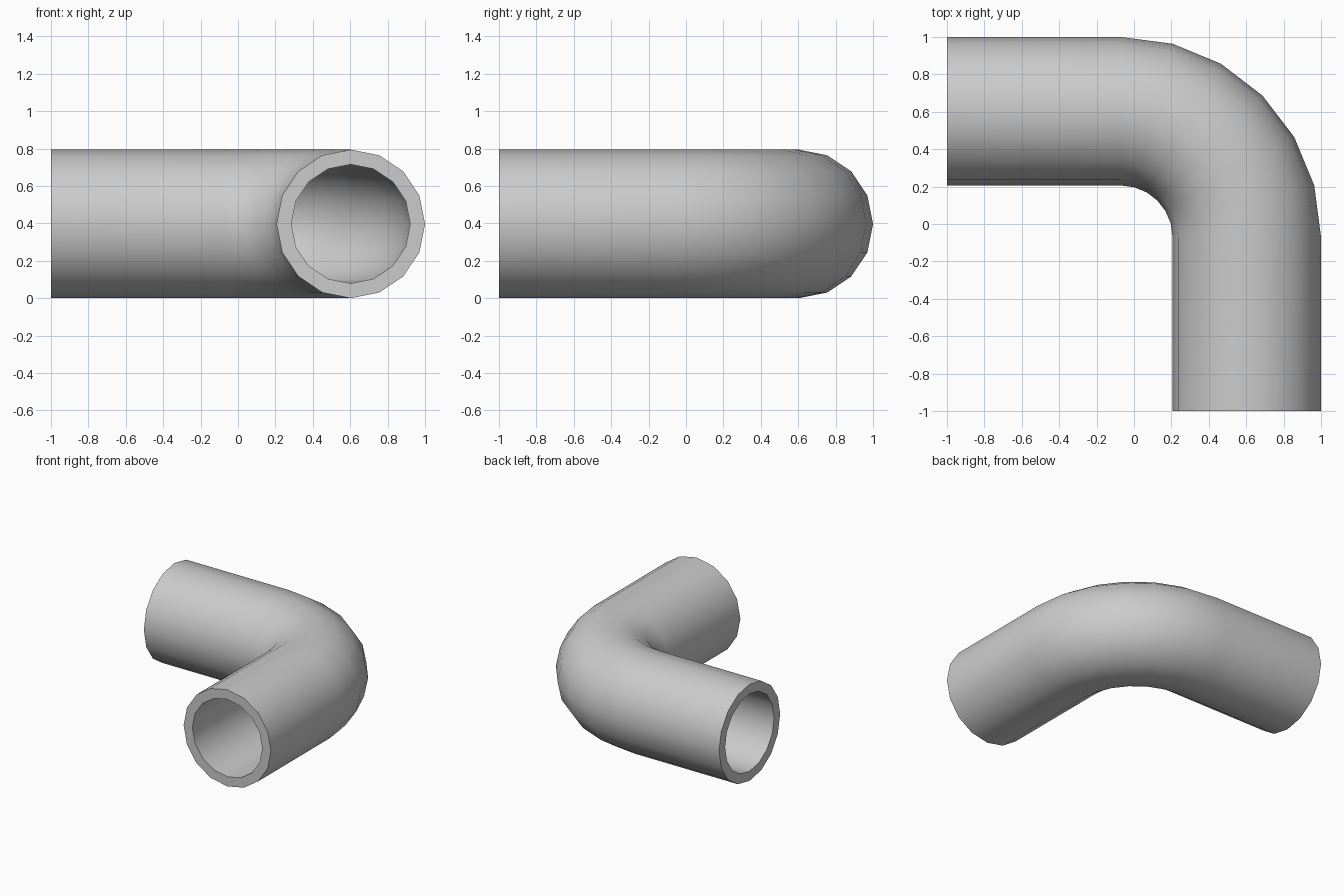
import bpy, bmesh, math

if "Cube" in bpy.data.objects:
    bpy.data.objects.remove(bpy.data.objects["Cube"])

SIDES = 16
OUTER, INNER = 0.397, 0.318   # pipe radii
AXIS = 1.0 - OUTER            # distance of both straight legs from the centre
PIVOT = -0.07                 # bend centre in x and y
BEND = AXIS - PIVOT           # bend radius of the centre line
STEPS = 6

# Centre line stations: position and angle of the outward direction
stations = [(-1.0, AXIS, math.pi / 2)]
for i in range(STEPS + 1):
    a = math.pi / 2 * (1 - i / STEPS)
    stations.append((PIVOT + BEND * math.cos(a), PIVOT + BEND * math.sin(a), a))
stations.append((AXIS, -1.0, 0.0))

bm = bmesh.new()


def ring(x, y, a, r):
    """Cross-section circle at one station."""
    verts = []
    for k in range(SIDES):
        t = 2 * math.pi * k / SIDES
        d = r * math.cos(t)
        verts.append(bm.verts.new((x + d * math.cos(a), y + d * math.sin(a),
                                   OUTER + r * math.sin(t))))
    return verts


# Outer wall forwards, bore backwards, closed into a loop by the two rims
rings = [ring(*s, OUTER) for s in stations]
rings += [ring(*s, INNER) for s in reversed(stations)]
for r0, r1 in zip(rings, rings[1:] + rings[:1]):
    for k in range(SIDES):
        n = (k + 1) % SIDES
        bm.faces.new((r0[k], r0[n], r1[n], r1[k]))
bmesh.ops.recalc_face_normals(bm, faces=bm.faces)

mesh = bpy.data.meshes.new("elbow_pipe")
bm.to_mesh(mesh)
bm.free()
pipe = bpy.data.objects.new("elbow_pipe", mesh)
bpy.context.collection.objects.link(pipe)

grey = bpy.data.materials.new("light_grey")
grey.diffuse_color = (0.6, 0.6, 0.6, 1)
grey.use_nodes = True
grey.node_tree.nodes["Principled BSDF"].inputs["Base Color"].default_value = grey.diffuse_color
mesh.materials.append(grey)

# Smooth walls with crisp rims
bpy.context.view_layer.objects.active = pipe
pipe.select_set(True)
bpy.ops.object.shade_smooth_by_angle(angle=math.radians(40))
